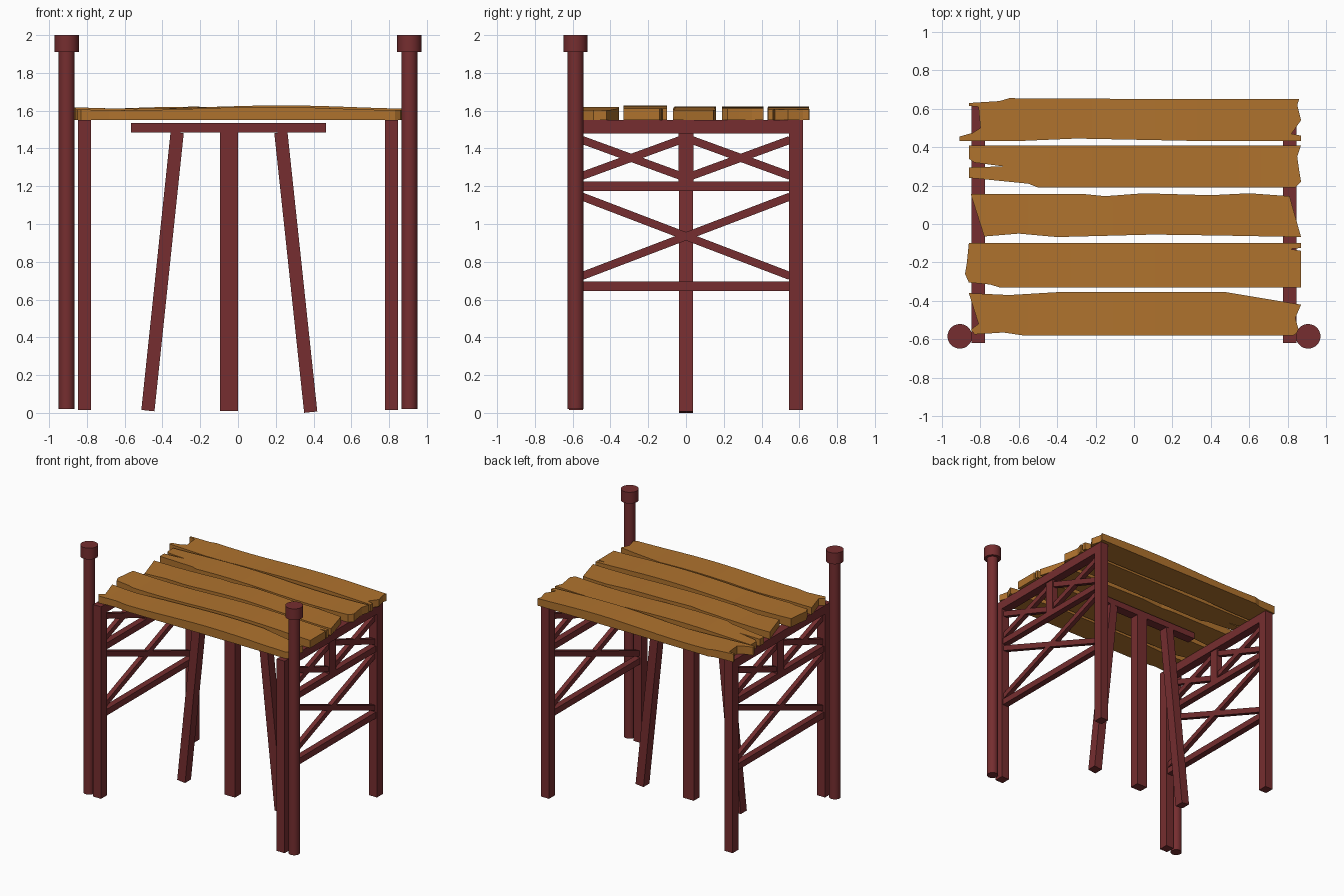
import bpy, bmesh, math
from mathutils import Vector, Matrix

if "Cube" in bpy.data.objects:
    bpy.data.objects.remove(bpy.data.objects["Cube"])


def material(name, rgb):
    m = bpy.data.materials.new(name)
    m.diffuse_color = (*rgb, 1)
    m.use_nodes = True
    m.node_tree.nodes["Principled BSDF"].inputs["Base Color"].default_value = m.diffuse_color
    return m


RED = material("dark red timber", (0.18, 0.027, 0.029))
WOOD = material("honey wood", (0.43, 0.17, 0.027))


def finish(bm, name, mat):
    bmesh.ops.recalc_face_normals(bm, faces=bm.faces)
    me = bpy.data.meshes.new(name)
    bm.to_mesh(me)
    bm.free()
    me.materials.append(mat)
    ob = bpy.data.objects.new(name, me)
    bpy.context.collection.objects.link(ob)
    return ob


def timber(name, a, b, width, depth):
    """Square timber from a to b; depth runs across the length, in the horizontal."""
    a, b = Vector(a), Vector(b)
    d = (b - a).normalized()
    side = Vector((1, 0, 0)) if abs(d.x) < 1e-4 else Vector((0, 1, 0))
    up = d.cross(side)
    rot = Matrix((side, up, d)).transposed().to_4x4()
    size = Matrix.Diagonal((depth, width, (b - a).length, 1))
    bm = bmesh.new()
    bmesh.ops.create_cube(bm, size=1, matrix=Matrix.Translation((a + b) / 2) @ rot @ size)
    return finish(bm, name, RED)


def cylinder(name, x, y, r, z0, z1):
    bpy.ops.mesh.primitive_cylinder_add(vertices=32, radius=r, depth=z1 - z0,
                                        location=(x, y, (z0 + z1) / 2))
    ob = bpy.context.object
    ob.name = name
    ob.data.materials.append(RED)
    bpy.ops.object.shade_smooth_by_angle(angle=math.radians(30))


# Side frames and round mooring posts, mirrored left and right
for s, tag in ((-1, "left"), (1, "right")):
    x = s * 0.812
    cylinder(f"{tag}_round_post", s * 0.907, -0.585, 0.042, 0.02, 1.93)
    cylinder(f"{tag}_post_cap", s * 0.907, -0.585, 0.064, 1.91, 2.0)
    for y, end in ((-0.583, "front"), (0.583, "back")):
        timber(f"{tag}_{end}_leg", (x, y, 0.015), (x, y, 1.55), 0.075, 0.07)
    timber(f"{tag}_top_beam", (x, -0.546, 1.515), (x, 0.546, 1.515), 0.07, 0.07)
    for z in (1.2, 0.67):
        timber(f"{tag}_rail", (x, -0.546, z), (x, 0.546, z), 0.05, 0.05)
    timber(f"{tag}_centre_strut", (x, 0, 1.2), (x, 0, 1.5), 0.08, 0.05)
    # crossed braces: one large cross below, two small crosses above
    for y0, y1, lo, hi in ((-0.55, 0.55, 0.725, 1.145),
                           (-0.55, -0.03, 1.255, 1.445),
                           (0.03, 0.55, 1.255, 1.445)):
        timber(f"{tag}_brace", (x, y0, lo), (x, y1, hi), 0.042, 0.036)
        timber(f"{tag}_brace", (x, y0, hi), (x, y1, lo), 0.042, 0.036)

# Middle trestle
timber("trestle_beam", (-0.567, 0, 1.51), (0.467, 0, 1.51), 0.05, 0.075)
timber("trestle_middle_leg", (-0.048, 0, 0.01), (-0.048, 0, 1.485), 0.075, 0.094)
timber("trestle_left_leg", (-0.477, 0, 0.012), (-0.322, 0, 1.485), 0.07, 0.075)
timber("trestle_right_leg", (0.385, 0, 0.004), (0.227, 0, 1.485), 0.07, 0.075)


def plank(name, outline, height, phase):
    """Ragged outline raised to a gently wavy top."""
    bm = bmesh.new()
    face = bm.faces.new([bm.verts.new((px, py, 1.55)) for px, py in outline])
    ext = bmesh.ops.extrude_face_region(bm, geom=[face], use_keep_orig=True)
    for v in ext["geom"]:
        if isinstance(v, bmesh.types.BMVert):
            v.co.z = 1.61
    bmesh.ops.triangulate(bm, faces=bm.faces)
    for i in range(-7, 8):
        bmesh.ops.bisect_plane(bm, geom=bm.verts[:] + bm.edges[:] + bm.faces[:],
                               plane_co=(i * 0.11, 0, 0), plane_no=(1, 0, 0))
    for v in bm.verts:
        if v.co.z > 1.58:
            v.co.z = height + 0.009 * math.sin(4.2 * v.co.x + phase)
    finish(bm, name, WOOD)


# Five deck planks with split, weathered ends
plank("deck_plank_1", [(-0.86, -0.36), (-0.65, -0.37), (-0.4, -0.355), (0.48, -0.355),
                       (0.87, -0.42), (0.84, -0.49), (0.86, -0.56), (0.83, -0.58),
                       (-0.1, -0.58), (-0.58, -0.58), (-0.68, -0.565), (-0.83, -0.575),
                       (-0.85, -0.55), (-0.81, -0.52)], 1.611, 0.9)
plank("deck_plank_2", [(-0.86, -0.1), (0.87, -0.1), (0.87, -0.125), (0.81, -0.13),
                       (0.87, -0.14), (0.87, -0.33), (-0.7, -0.33), (-0.75, -0.315),
                       (-0.86, -0.305), (-0.88, -0.26), (-0.87, -0.2)], 1.619, 0.6)
plank("deck_plank_3", [(-0.85, 0.155), (-0.25, 0.155), (-0.15, 0.145), (0.05, 0.16),
                       (0.4, 0.15), (0.6, 0.16), (0.81, 0.145), (0.87, -0.068),
                       (0.45, -0.06), (0.1, -0.055), (-0.4, -0.068), (-0.6, -0.05),
                       (-0.78, -0.065)], 1.613, 1.5)
plank("deck_plank_4", [(-0.86, 0.41), (0.87, 0.41), (0.85, 0.35), (0.86, 0.28),
                       (0.87, 0.22), (0.84, 0.19), (-0.5, 0.19), (-0.55, 0.21),
                       (-0.8, 0.235), (-0.86, 0.24), (-0.86, 0.295), (-0.68, 0.3),
                       (-0.83, 0.32), (-0.86, 0.34)], 1.612, 2.6)
plank("deck_plank_5", [(-0.86, 0.63), (-0.7, 0.64), (-0.65, 0.655), (0.3, 0.65),
                       (0.86, 0.65), (0.85, 0.62), (0.87, 0.54), (0.82, 0.47),
                       (0.87, 0.46), (0.87, 0.433), (0.3, 0.433), (-0.3, 0.445),
                       (-0.6, 0.432), (-0.91, 0.432), (-0.91, 0.455), (-0.84, 0.475),
                       (-0.8, 0.5), (-0.81, 0.61), (-0.86, 0.615)], 1.612, 0.2)
